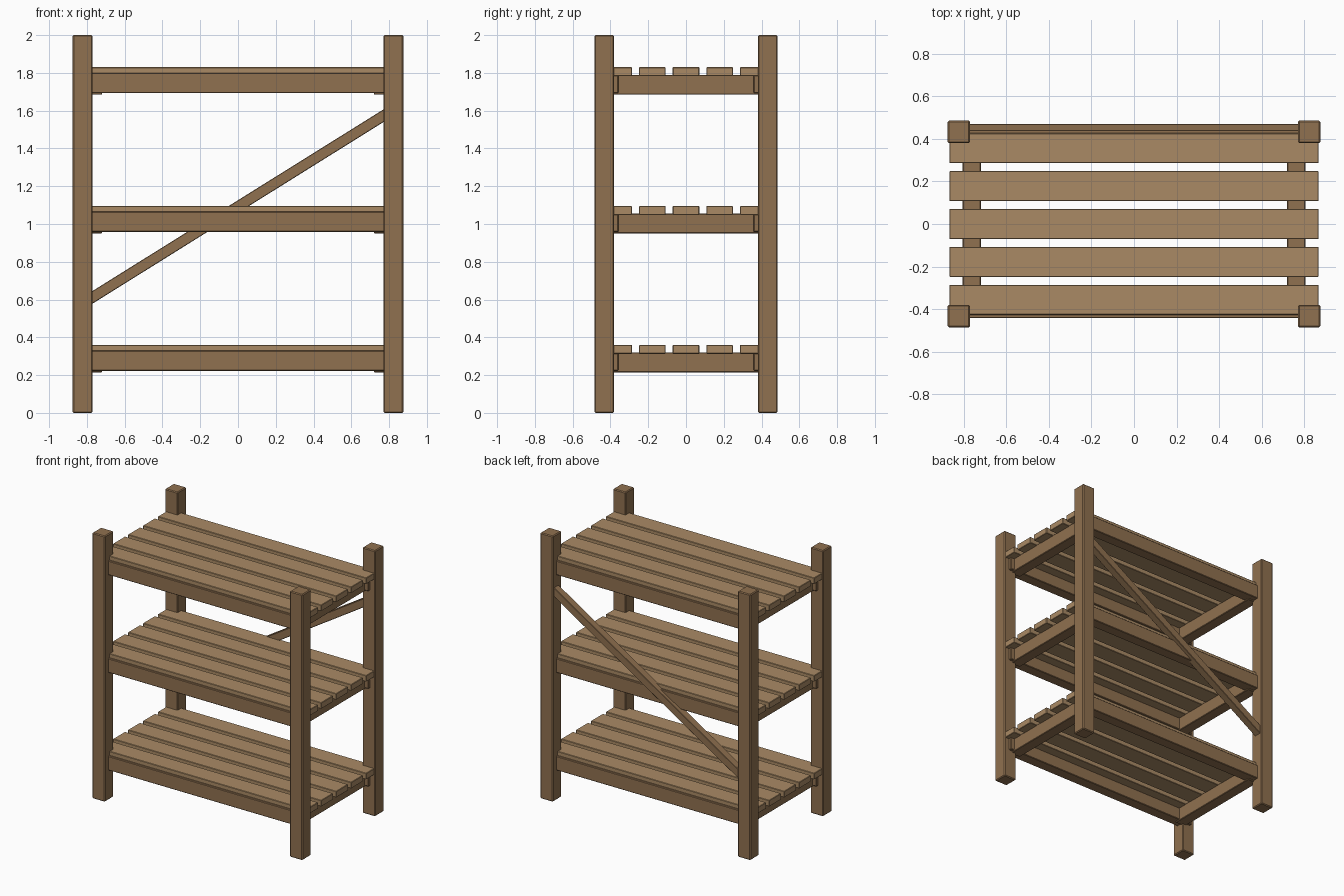
import bpy
import math

if "Cube" in bpy.data.objects:
    bpy.data.objects.remove(bpy.data.objects["Cube"])


def material(name, rgb):
    m = bpy.data.materials.new(name)
    m.diffuse_color = (*rgb, 1)
    m.use_nodes = True
    m.node_tree.nodes["Principled BSDF"].inputs["Base Color"].default_value = m.diffuse_color
    return m


FRAME = material("frame_wood", (0.28, 0.165, 0.08))
SLAT = material("slat_wood", (0.40, 0.255, 0.13))


def beam(name, center, size, mat, bevel=0.004, rot_y=0.0):
    """Lightly chamfered timber."""
    bpy.ops.mesh.primitive_cube_add(size=1, location=center)
    ob = bpy.context.object
    ob.name = name
    ob.scale = size
    bpy.ops.object.transform_apply(location=False, rotation=False, scale=True)
    ob.rotation_euler.y = rot_y
    mod = ob.modifiers.new("chamfer", 'BEVEL')
    mod.width = bevel
    mod.segments = 1
    ob.data.materials.append(mat)
    return ob


# Corner posts
for sx, side in ((-1, "left"), (1, "right")):
    for sy, end in ((-1, "front"), (1, "back")):
        beam(f"{end}_{side}_post", (sx * 0.8225, sy * 0.4325, 1.0),
             (0.105, 0.105, 2.0), FRAME, 0.006)

# Three shelves; z is the underside of the long rails
for i in range(3):
    z = 0.223 + i * 0.735
    level = ("lower", "middle", "upper")[i]
    # Long rails at front and back
    for sy, end in ((-1, "front"), (1, "back")):
        beam(f"{level}_{end}_rail", (0, sy * 0.40, z + 0.0535),
             (1.67, 0.084, 0.107), FRAME)
    # Short cross rails carrying the slats
    for sx, side in ((-1, "left"), (1, "right")):
        beam(f"{level}_{side}_cross_rail", (sx * 0.7615, 0, z + 0.0445),
             (0.085, 0.80, 0.105), FRAME)
    # Deck slats
    for k in range(5):
        beam(f"{level}_slat_{k + 1}", (0, (k - 2) * 0.178, z + 0.1135),
             (1.734, 0.141, 0.047), SLAT, 0.003)

# Diagonal brace across the back, let into the posts
slope = math.atan2(0.961, 1.54)
beam("back_brace", (0, 0.4415, 1.0925), (1.60 / math.cos(slope), 0.057, 0.057),
     FRAME, 0.003, -slope)
